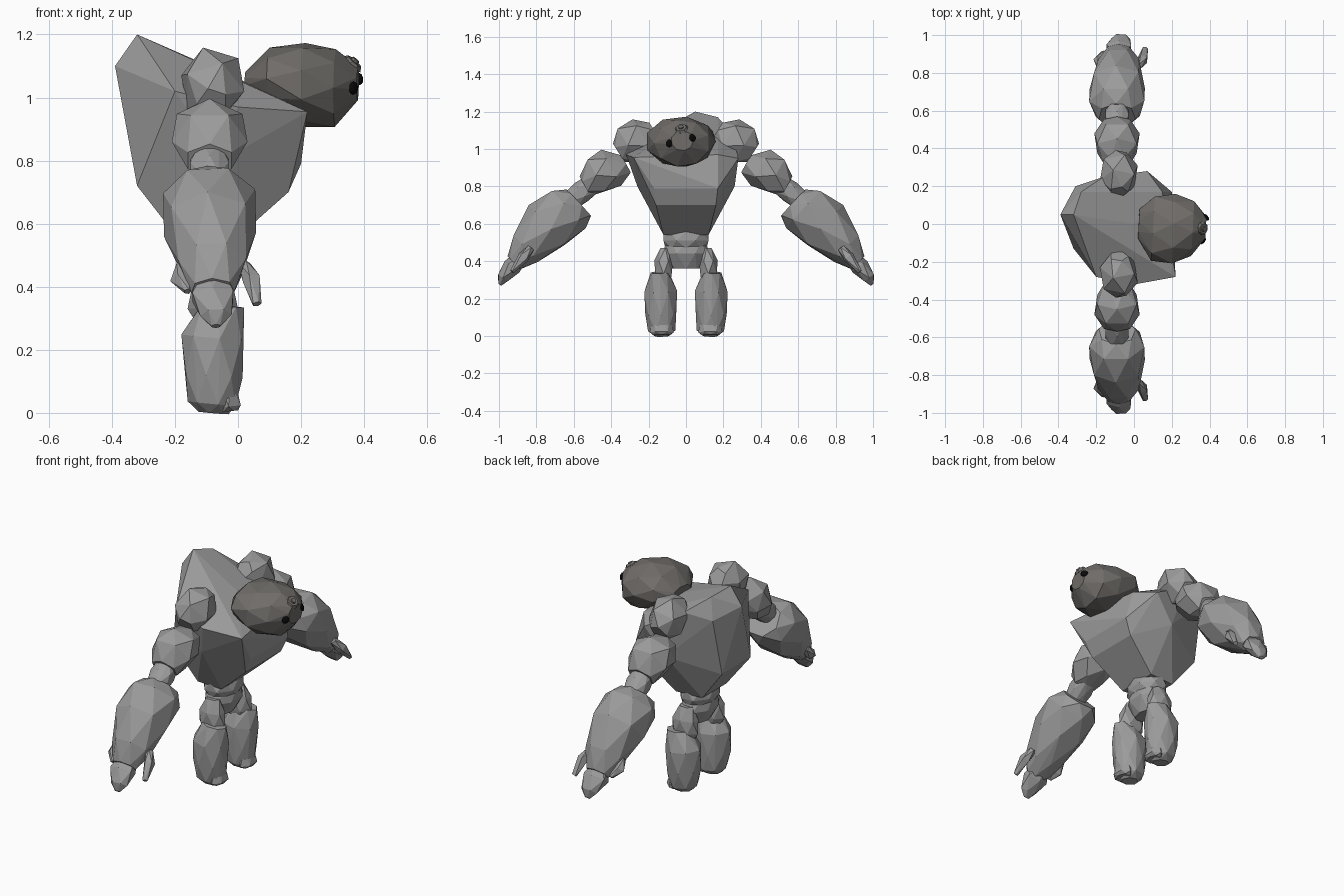
import bpy, bmesh, math
from mathutils import Vector
from mathutils.bvhtree import BVHTree

cube = bpy.data.objects.get("Cube")
if cube:
    bpy.data.objects.remove(cube, do_unlink=True)


def material(name, colour):
    mat = bpy.data.materials.new(name)
    mat.use_nodes = True
    mat.diffuse_color = (*colour, 1)
    mat.node_tree.nodes["Principled BSDF"].inputs["Base Color"].default_value = (*colour, 1)
    return mat


stone = material("grey stone", (.33, .33, .33))
dark_stone = material("dark warm stone", (.16, .15, .14))
black = material("black", (.003, .003, .003))


def finish(name, bm, mat):
    mesh = bpy.data.meshes.new(name)
    bm.normal_update()
    bm.to_mesh(mesh)
    bm.free()
    mesh.materials.append(mat)
    obj = bpy.data.objects.new(name, mesh)
    bpy.context.collection.objects.link(obj)
    return obj


def hull(name, points, mat):
    """Flat-faced boulder: convex hull of a few points."""
    bm = bmesh.new()
    for p in points:
        bm.verts.new(p)
    result = bmesh.ops.convex_hull(bm, input=bm.verts)
    loose = {g for g in result["geom_interior"] + result["geom_unused"]
             if isinstance(g, bmesh.types.BMVert)}
    bmesh.ops.delete(bm, geom=list(loose), context='VERTS')
    bmesh.ops.dissolve_limit(bm, angle_limit=math.radians(4), verts=bm.verts, edges=bm.edges)
    bmesh.ops.recalc_face_normals(bm, faces=bm.faces)
    return finish(name, bm, mat)


def rock(name, stations, sides=6, mat=stone, mirror=1, turn=0.0):
    """Boulder from rings (centre, radius, radius) placed along an axis, each twisted half a step."""
    axis = (Vector(stations[-1][0]) - Vector(stations[0][0])).normalized()
    u = Vector((0, 1, 0)) if abs(axis.x) > .8 else Vector((1, 0, 0))
    u = (u - axis * u.dot(axis)).normalized()
    v = axis.cross(u)
    points = []
    for i, (centre, ru, rv) in enumerate(stations):
        for k in range(sides):
            a = math.tau * (k + i / 2 + turn) / sides
            p = Vector(centre) + u * ru * math.cos(a) + v * rv * math.sin(a)
            points.append((p.x, p.y * mirror, p.z))
    return hull(name, points, mat)


# Torso: broad hunched back, flat sloping top, narrow waist
torso = [(-.39, .05, 1.1), (-.32, .05, 1.2), (-.28, .17, 1.17), (-.31, .2, 1.05),
         (-.16, .25, 1.08), (.07, .28, .95), (.15, .17, .97),
         (.22, -.28, .955), (0, -.32, .97), (-.2, -.28, 1.02), (0, 0, 1.06)]
for s in (-1, 1):
    torso += [(.2, s * .17, .79), (.16, s * .16, .7), (-.32, s * .13, .72), (-.05, s * .26, .8),
              (-.02, s * .12, .54), (-.18, s * .11, .54)]
hull("torso", torso, stone)

# Waist and pelvis
rock("waist", [((-.09, 0, .56), .09, .12), ((-.09, 0, .51), .1, .13), ((-.09, 0, .47), .08, .11)], 8)
rock("pelvis", [((-.09, 0, .5), .08, .11), ((-.09, 0, .44), .09, .13), ((-.09, 0, .36), .05, .08)], 8)

# Head
head = rock("head", [((.025, 0, 1.05), .08, .035), ((.1, -.02, 1.06), .175, .1),
                     ((.21, -.03, 1.04), .19, .135), ((.31, -.02, 1.03), .15, .125),
                     ((.38, -.02, 1.045), .06, .055)], 9, dark_stone)
surface = BVHTree.FromPolygons([v.co for v in head.data.vertices],
                               [list(p.vertices) for p in head.data.polygons])


def on_head(y, z):
    hit, normal, _, _ = surface.ray_cast(Vector((1, y, z)), Vector((-1, 0, 0)))
    return hit, normal.to_track_quat('Z', 'Y')


# Eyes
for name, y, z in (("right_eye", -.09, 1.03), ("left_eye", .035, 1.06)):
    spot, turn = on_head(y, z)
    bm = bmesh.new()
    bmesh.ops.create_icosphere(bm, subdivisions=2, radius=.021)
    bmesh.ops.scale(bm, vec=(1, 1, .5), verts=bm.verts)
    obj = finish(name, bm, black)
    obj.location, obj.rotation_euler = spot, turn.to_euler()

# Round boss on the forehead
spot, turn = on_head(-.025, 1.11)
for name, radius, depth in (("forehead_ring", .038, .014), ("forehead_boss", .018, .03)):
    bm = bmesh.new()
    bmesh.ops.create_cone(bm, cap_ends=True, segments=8, radius1=radius,
                          radius2=radius * .75, depth=depth)
    obj = finish(name, bm, dark_stone)
    obj.location, obj.rotation_euler = spot, turn.to_euler()

# Limbs, mirrored across the body
for side, s in (("right", -1), ("left", 1)):
    rock(side + "_shoulder", [((-.08, .17, 1.1), .05, .05), ((-.08, .23, 1.07), .1, .11),
                              ((-.08, .31, 1.02), .1, .11), ((-.08, .36, .98), .05, .06)],
         5, mirror=s)
    rock(side + "_upper_arm", [((-.09, .32, .92), .07, .06), ((-.09, .4, .9), .12, .11),
                               ((-.09, .48, .86), .12, .11), ((-.09, .54, .8), .08, .06)],
         6, mirror=s)
    rock(side + "_elbow", [((-.09, .49, .82), .06, .06), ((-.09, .56, .77), .07, .06),
                           ((-.09, .62, .72), .06, .06)], 6, mirror=s)
    rock(side + "_forearm", [((-.09, .57, .71), .1, .1), ((-.09, .63, .68), .15, .14),
                             ((-.09, .74, .59), .15, .15), ((-.08, .86, .47), .11, .1),
                             ((-.08, .92, .39), .07, .05)], 7, mirror=s, turn=.2)
    # Hand
    rock(side + "_fingers", [((-.08, .88, .43), .05, .04), ((-.08, .93, .37), .075, .05),
                             ((-.07, .98, .31), .05, .035), ((-.07, .995, .275), .015, .01)],
         6, mirror=s)
    rock(side + "_thumb", [((.02, .83, .47), .02, .02), ((.045, .87, .42), .03, .032),
                           ((.06, .93, .345), .015, .012)], 5, mirror=s)
    rock(side + "_outer_finger", [((-.17, .83, .47), .03, .02), ((-.18, .87, .42), .035, .03),
                                  ((-.16, .91, .385), .012, .012)], 5, mirror=s)
    # Leg and foot
    rock(side + "_thigh", [((-.08, .11, .47), .04, .03), ((-.08, .12, .4), .075, .05),
                           ((-.08, .12, .33), .08, .05), ((-.08, .12, .26), .04, .03)],
         6, mirror=s)
    rock(side + "_shin", [((-.05, .14, .34), .07, .05), ((-.08, .135, .24), .1, .09),
                          ((-.08, .135, .12), .095, .085), ((-.08, .13, .03), .08, .075),
                          ((-.08, .13, 0), .05, .04)], 7, mirror=s)
    rock(side + "_toe", [((-.04, .13, .1), .03, .05), ((-.03, .13, .02), .045, .065),
                         ((-.03, .13, .005), .03, .05)], 6, mirror=s)
